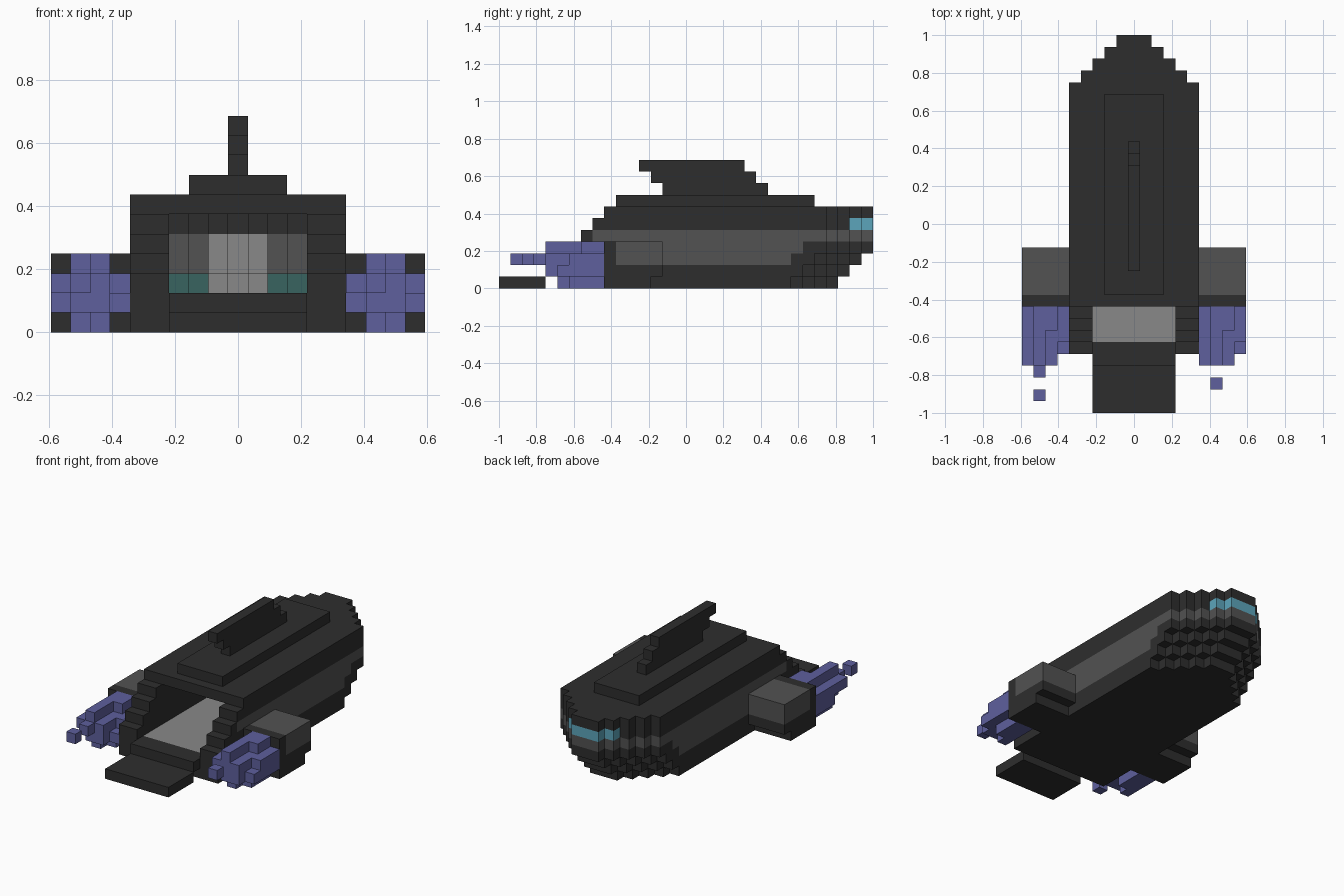
import bpy, bmesh
from mathutils import Vector

default = bpy.data.objects.get("Cube")
if default:
    bpy.data.objects.remove(default, do_unlink=True)

V = 1 / 16  # size of one block
PALETTE = {
    "dark_hull": (0.027, 0.027, 0.027),
    "mid_grey": (0.084, 0.084, 0.084),
    "light_grey": (0.25, 0.25, 0.25),
    "violet_flame": (0.112, 0.116, 0.34),
    "blue_window": (0.107, 0.376, 0.497),
    "dark_teal": (0.04, 0.127, 0.117),
}
MATS = {}
for name, rgb in PALETTE.items():
    mat = bpy.data.materials.new(name)
    mat.use_nodes = True
    mat.diffuse_color = (*rgb, 1)
    mat.node_tree.nodes["Principled BSDF"].inputs["Base Color"].default_value = (*rgb, 1)
    MATS[name] = mat


def block(i0, i1, j0, j1, k0, k1):
    """Block cells in half-open index ranges (x, y, z)."""
    return {(i, j, k) for i in range(i0, i1) for j in range(j0, j1) for k in range(k0, k1)}


def build(name, cells, colour):
    """Skin a set of cells with outer faces; colour is a name or rule(cell, normal)."""
    bm = bmesh.new()
    corners = {}
    used = []
    mesh = bpy.data.meshes.new(name)
    for cell in sorted(cells):
        for axis in range(3):
            for sign in (-1, 1):
                n = [0, 0, 0]
                n[axis] = sign
                if tuple(c + d for c, d in zip(cell, n)) in cells:
                    continue
                u, w = (axis + 1) % 3, (axis + 2) % 3
                ring = []
                for a, b in ((0, 0), (1, 0), (1, 1), (0, 1))[::sign]:
                    p = list(cell)
                    p[axis] += sign > 0
                    p[u] += a
                    p[w] += b
                    key = tuple(p)
                    if key not in corners:
                        x, y, z = key
                        corners[key] = bm.verts.new(Vector((x - 0.5, y - 16, z)) * V)
                    ring.append(corners[key])
                face = bm.faces.new(ring)
                tint = colour if isinstance(colour, str) else colour(cell, tuple(n))
                if tint not in used:
                    used.append(tint)
                    mesh.materials.append(MATS[tint])
                face.material_index = used.index(tint)
    bm.to_mesh(mesh)
    bm.free()
    obj = bpy.data.objects.new(name, mesh)
    bpy.context.collection.objects.link(obj)
    return obj


# Hull: stepped tail, tapered nose that recedes towards the belly
def from_nose(j, k):
    return 32 - max(0, 3 - k) - j


shell = {(i, j, k) for i, j, k in block(-5, 6, 5, 32, 0, 7)
         if j >= 5 + max(0, k - 2) and abs(i) <= min(5, from_nose(j, k))
         and from_nose(j, k) > 0}
cabin = {(i, j, k) for i, j, k in block(-3, 4, 4, 32, 2, 6)
         if abs(i) <= min(3, from_nose(j, k) - 2)}
hull = (shell - cabin) | block(-3, 4, 4, 5, 1, 2)


def hull_colour(cell, n):
    i, j, k = cell
    beside = tuple(c + d for c, d in zip(cell, n))
    if beside in cabin:
        if n[2] == 1:                       # cabin floor
            return "light_grey" if j >= 6 else "dark_hull"
        if n[1] == -1 and j > 20 and k < 5:  # cabin front wall
            if abs(i) <= 1:
                return "light_grey"
            return "dark_teal" if k == 2 else "mid_grey"
        return "dark_hull"
    if n[2] or n[1] == -1:
        return "dark_hull"
    if k == 5 and j >= 30:                  # nose window band
        return "blue_window"
    if k == 4 and j >= 8:                   # long side stripe
        return "mid_grey"
    if abs(i) == 5 and n[0] and k in (2, 3) and 10 <= j < 23 + k:
        return "mid_grey"
    return "dark_hull"


build("hull", hull, hull_colour)
build("boarding_ramp", block(-3, 4, 0, 4, 0, 1), "dark_hull")
build("roof_plate", block(-2, 3, 10, 27, 7, 8), "dark_hull")

# Swept roof fin, each layer one block further back
fin = set()
for step in range(3):
    fin |= block(0, 1, 14 - step, 23 - step, 8 + step, 9 + step)
build("roof_fin", fin, "dark_hull")

# Engine pods and exhaust flames: (column, row) -> rear end of the flame
FLAME = {(1, 3): 4, (2, 3): 7,
         (0, 2): 4, (1, 2): 4, (2, 2): 4, (3, 2): 6,
         (0, 1): 6, (1, 1): 4, (2, 1): 4, (3, 1): 5,
         (1, 0): 5, (2, 0): 6}


def pod_colour(cell, n):
    return "mid_grey" if cell[2] >= 2 and cell[1] >= 10 else "dark_hull"


for side, left, sparks in (("left", 6, (2,)), ("right", -9, (1, 3))):
    pod = block(left, left + 4, 9, 14, 1, 4) | block(left, left + 4, 9, 13, 0, 1)
    build(side + "_engine_pod", pod, pod_colour)
    flame = set()
    for (col, row), end in FLAME.items():
        flame |= block(left + col, left + col + 1, end, 9, row, row + 1)
    for j in sparks:
        flame |= block(left + 1, left + 2, j, j + 1, 2, 3)
    build(side + "_engine_flame", flame, "violet_flame")
